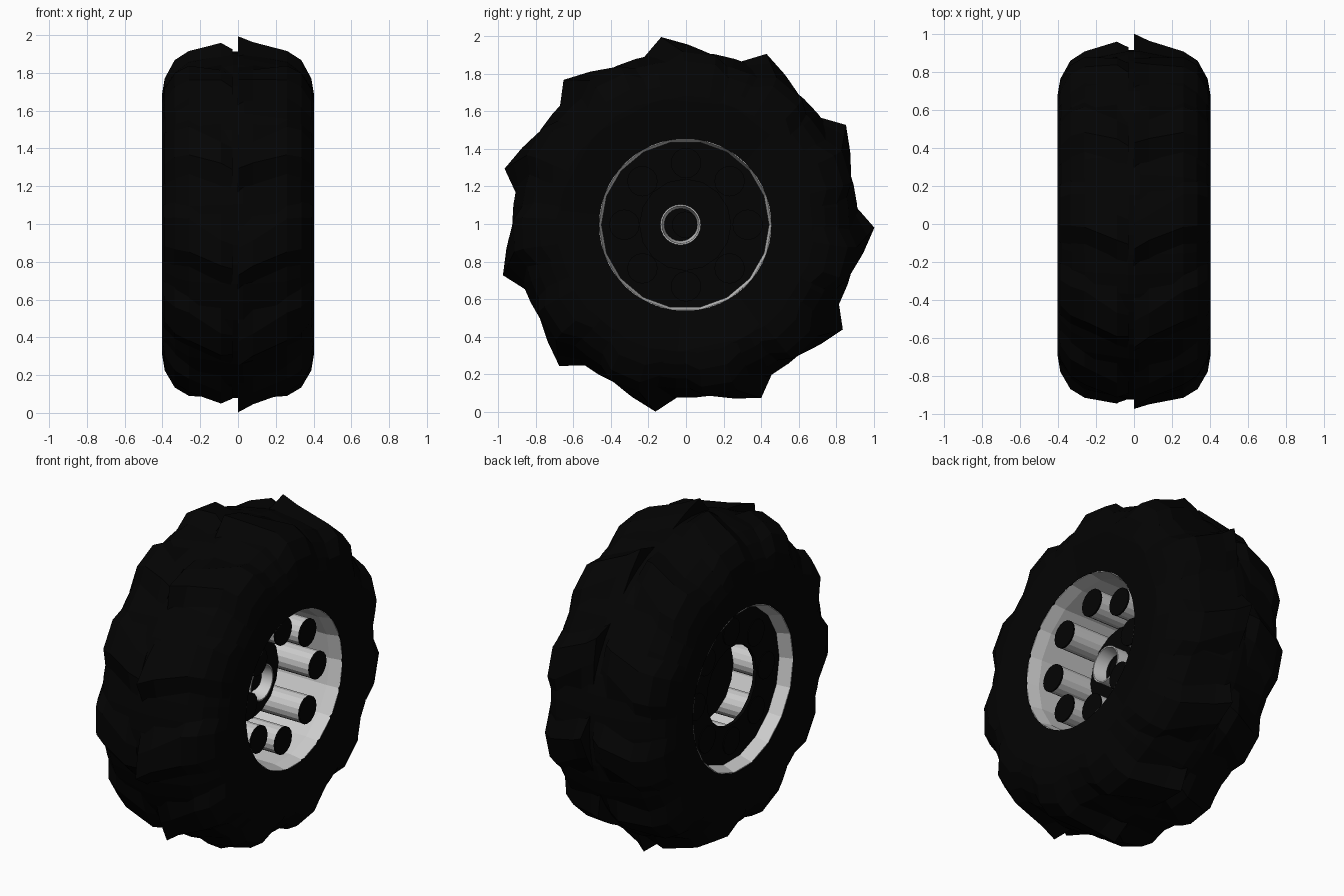
import bpy, bmesh
from math import sin, cos, radians, pi

if "Cube" in bpy.data.objects:
    bpy.data.objects.remove(bpy.data.objects["Cube"])

CY, CZ = -0.004, 0.996   # wheel centre
LUGS = 11
PEAK = 97.3              # angle of the first tread peak


def material(name, c):
    m = bpy.data.materials.new(name)
    m.diffuse_color = (c, c, c, 1)
    m.use_nodes = True
    m.node_tree.nodes["Principled BSDF"].inputs["Base Color"].default_value = m.diffuse_color
    return m


rubber = material("rubber", 0.001)
black = material("black_metal", 0.001)


def polar(x, r, deg, cy=0.0, cz=0.0):
    a = radians(deg)
    return (x, CY + cy + r * cos(a), CZ + cz + r * sin(a))


def finish(name, bm, mat=None):
    bmesh.ops.recalc_face_normals(bm, faces=bm.faces)
    me = bpy.data.meshes.new(name)
    bm.to_mesh(me)
    bm.free()
    ob = bpy.data.objects.new(name, me)
    bpy.context.collection.objects.link(ob)
    if mat:
        me.materials.append(mat)
    return ob


def lathe(name, profile, segs, mat=None, cy=0.0, smooth=False):
    """Revolve a closed (x, r) profile about the wheel axis."""
    bm = bmesh.new()
    rings = [[bm.verts.new(polar(x, r, 360 * i / segs, cy)) for x, r in profile]
             for i in range(segs)]
    n = len(profile)
    for i in range(segs):
        a, b = rings[i], rings[(i + 1) % segs]
        for j in range(n):
            k = (j + 1) % n
            bm.faces.new((a[j], a[k], b[k], b[j]))
    ob = finish(name, bm, mat)
    if smooth:
        bpy.context.view_layer.objects.active = ob
        ob.select_set(True)
        bpy.ops.object.shade_smooth_by_angle(angle=radians(35))
        ob.select_set(False)
    return ob


def cylinder(name, x0, x1, r, y, z, segs, mat=None):
    bm = bmesh.new()
    ends = [[bm.verts.new((x, CY + y + r * cos(2 * pi * i / segs), CZ + z + r * sin(2 * pi * i / segs)))
             for i in range(segs)] for x in (x0, x1)]
    for i in range(segs):
        k = (i + 1) % segs
        bm.faces.new((ends[0][i], ends[0][k], ends[1][k], ends[1][i]))
    for e in ends:
        bm.faces.new(e)
    return finish(name, bm, mat)


# Tyre carcass
half = [(0.03, 0.92), (0.26, 0.872), (0.33, 0.818), (0.38, 0.745), (0.403, 0.675)]
lathe("tyre", half + [(0.377, 0.458), (-0.377, 0.478)] + [(-x, r) for x, r in reversed(half)],
      54, mat=rubber)

# Saw-tooth chevron lugs: (x, peak radius, base radius, angle shift, crown width, crown fullness)
right = [(0.0, 1.006, 0.912, 0, 8, 0.5), (0.08, 0.970, 0.905, -2.5, 8, 0.6),
         (0.26, 0.920, 0.862, -6.5, 11, 0.85), (0.335, 0.872, 0.81, -7, 11, 0.9),
         (0.388, 0.775, 0.735, -7, 11, 1.0), (0.403, 0.685, 0.67, -7, 11, 1.0)]
left = [(-0.03, 0.935, 0.912, -1, 8, 0.5), (-0.09, 0.966, 0.905, -2.5, 8, 0.6)] + \
       [(-s[0],) + s[1:] for s in right[2:]]


def lugs(name, stations):
    bm = bmesh.new()
    for i in range(LUGS):
        secs = []
        for x, top, bot, s, w, full in stations:
            a = PEAK + i * 360 / LUGS + s
            mid = bot + full * (top - bot)
            secs.append([bm.verts.new(polar(x, r, d)) for r, d in
                         ((bot, a + 7), (top, a), (mid, a - w), (bot, a - 17))])
        for p, q in zip(secs, secs[1:]):
            for j in range(4):
                k = (j + 1) % 4
                bm.faces.new((p[j], p[k], q[k], q[j]))
        bm.faces.new(secs[0])
        bm.faces.new(secs[-1])
    finish(name, bm, rubber)


lugs("tread_lugs_right", right)
lugs("tread_lugs_left", left)

# Rim barrel, flared at both lips
lathe("rim_barrel", [(-0.375, 0.482), (0.375, 0.464), (0.375, 0.460), (0.30, 0.445),
                     (-0.28, 0.445), (-0.375, 0.477)], 18)

# Back plate with centre opening
lathe("back_plate", [(-0.30, 0.452), (-0.28, 0.452), (-0.28, 0.235), (-0.30, 0.235)], 18, mat=black)

# Ring of eight posts: grey sleeves with black ends
for i in range(8):
    y, z = 0.004 + 0.328 * cos(i * pi / 4), 0.328 * sin(i * pi / 4)
    cylinder(f"post_{i + 1}", -0.29, 0.295, 0.079, y, z, 16)
    cylinder(f"post_cap_{i + 1}", 0.293, 0.302, 0.081, y, z, 16, black)
    cylinder(f"post_back_cap_{i + 1}", -0.305, -0.29, 0.079, y, z, 16, black)

# Hub: black drum, grey axle sleeve and black axle core
cylinder("hub_drum", -0.14, 0.10, 0.245, 0, 0, 16, black)
lathe("axle_sleeve", [(0.0, 0.108), (0.18, 0.108), (0.18, 0.1), (0.0, 0.07)], 24,
      cy=-0.025, smooth=True)
cylinder("axle_core", 0.09, 0.115, 0.07, 0.0, 0, 20, black)
